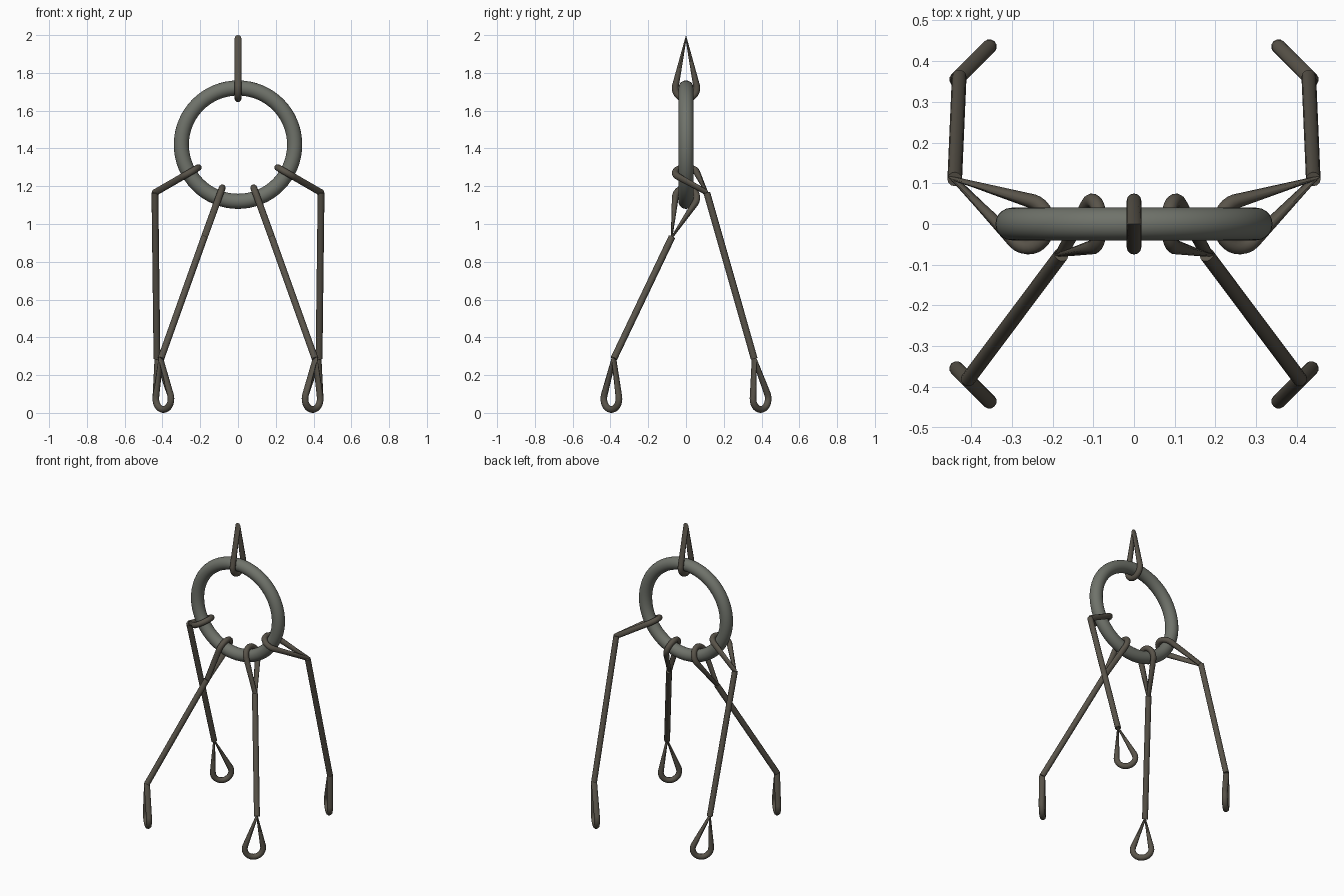
import bpy
from math import sin, cos, acos, pi, radians
from mathutils import Vector

if "Cube" in bpy.data.objects:
    bpy.data.objects.remove(bpy.data.objects["Cube"])

WIRE = 0.018      # wire radius
LOOP = 0.057      # centreline radius of every eye
RING_Z, RING_R, RING_T = 1.42, 0.30, 0.04


def material(name, rgb):
    m = bpy.data.materials.new(name)
    m.diffuse_color = (*rgb, 1)
    m.use_nodes = True
    m.node_tree.nodes["Principled BSDF"].inputs["Base Color"].default_value = m.diffuse_color
    return m


wire_mat = material("dark_wire", (0.10, 0.088, 0.068))
ring_mat = material("grey_steel", (0.16, 0.17, 0.145))


def teardrop(center, knot, side, steps=16):
    """Closed eye: an arc about center, with straight tangents to the knot."""
    c, k = Vector(center), Vector(knot)
    axis = k - c
    dist = axis.length
    axis.normalize()
    side = Vector(side)
    side = (side - axis * side.dot(axis)).normalized()
    a0 = acos(LOOP / dist)
    pts = [k]
    for i in range(steps + 1):
        a = a0 + (2 * pi - 2 * a0) * i / steps
        pts.append(c + LOOP * (axis * cos(a) + side * sin(a)))
    return pts


def wire(name, paths):
    """Round wire along a list of (points, closed) paths."""
    cu = bpy.data.curves.new(name, 'CURVE')
    cu.dimensions = '3D'
    cu.bevel_depth = WIRE
    cu.bevel_resolution = 4
    cu.use_fill_caps = True
    for pts, closed in paths:
        sp = cu.splines.new('POLY')
        sp.points.add(len(pts) - 1)
        for p, co in zip(sp.points, pts):
            p.co = (*co, 1)
        sp.use_cyclic_u = closed
    ob = bpy.data.objects.new(name, cu)
    bpy.context.collection.objects.link(ob)
    bpy.ops.object.select_all(action='DESELECT')
    ob.select_set(True)
    bpy.context.view_layer.objects.active = ob
    bpy.ops.object.convert(target='MESH')
    ob = bpy.context.object
    ob.data.materials.clear()
    ob.data.materials.append(wire_mat)
    bpy.ops.object.shade_smooth_by_angle(angle=radians(40))


# Main ring
bpy.ops.mesh.primitive_torus_add(major_radius=RING_R, minor_radius=RING_T,
                                 major_segments=64, minor_segments=20,
                                 location=(0, 0, RING_Z), rotation=(pi / 2, 0, 0))
ring = bpy.context.object
ring.name = "main_ring"
ring.data.materials.append(ring_mat)
bpy.ops.object.shade_smooth_by_angle(angle=radians(40))

# Top hanger eye
wire("top_hanger", [(teardrop((0, 0, RING_Z + RING_R), (0, 0, 2 - WIRE), (0, 1, 0)), True)])

# Four sling legs: ring eye, straight wire, foot eye
FOOT = 0.395
for label, sy, angle, reach, knot_y, shift in (
        ("front", -1, 70, 0.221, -0.075, 0.013),
        ("back", 1, 30, 0.208, 0.11, 0.034)):
    for side, sx in (("left", -1), ("right", 1)):
        radial = Vector((sx * cos(radians(angle)), 0, -sin(radians(angle))))
        grip = Vector((0, 0, RING_Z)) + radial * RING_R
        top_knot = grip + radial * reach + Vector((0, knot_y, 0))
        foot = Vector((sx * FOOT, sy * FOOT, LOOP + WIRE))
        tangent = Vector((sx, -sy, 0))
        foot_knot = foot + tangent * shift + Vector((0, 0, 0.212))
        wire(f"{label}_{side}_sling", [
            (teardrop(grip, top_knot, (0, 1, 0) if abs(radial.y) < 0.5 else radial), True),
            ([top_knot, foot_knot], False),
            (teardrop(foot, foot_knot, tangent), True)])
